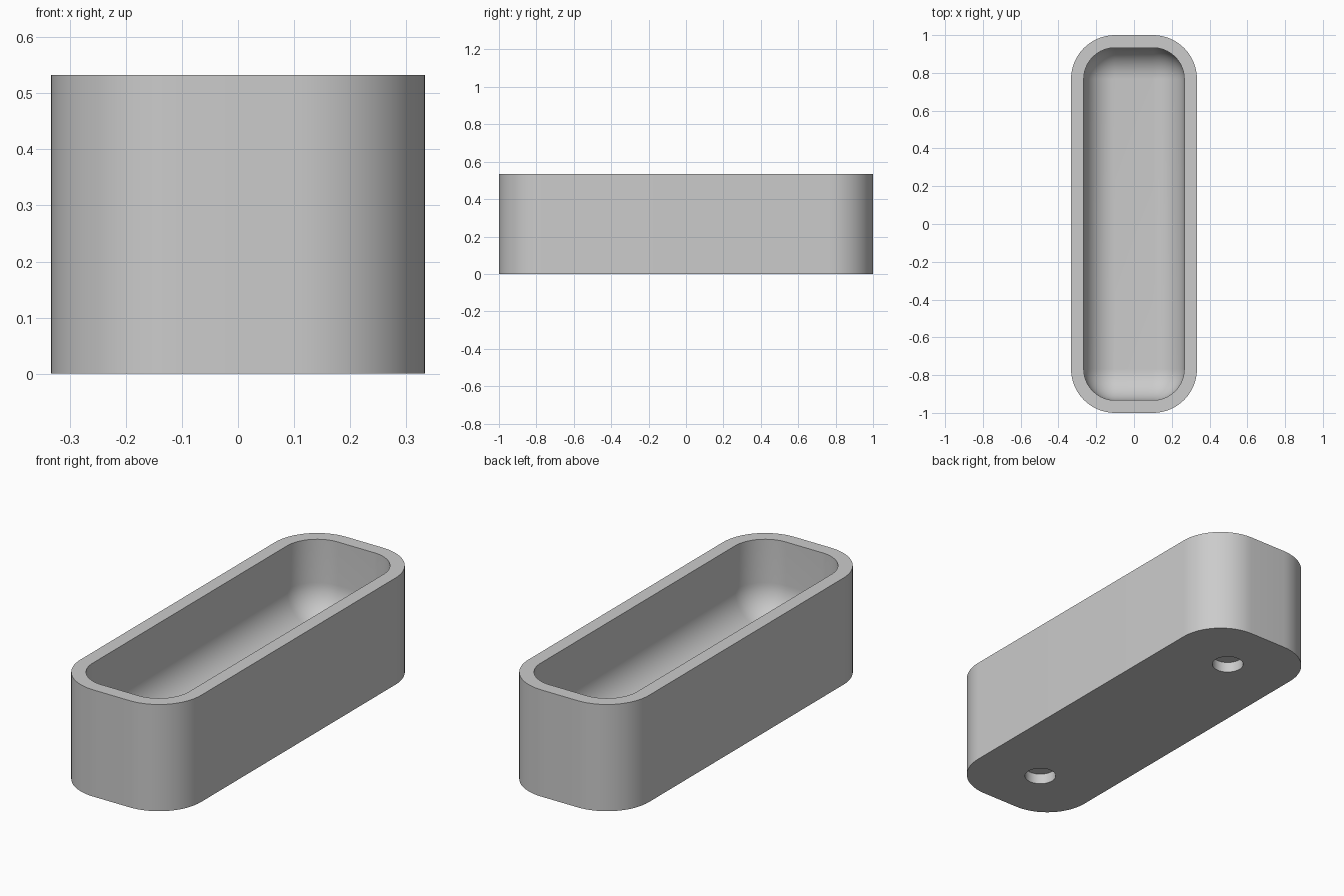
import bpy, bmesh, math

cube = bpy.data.objects.get("Cube")
if cube:
    bpy.data.objects.remove(cube, do_unlink=True)

HALF_X, HALF_Y, HEIGHT = 1 / 3, 1.0, 0.533
CORNER, WALL, FLOOR = 0.233, 0.067, 0.15
HOLE_R, HOLE_Y, HOLE_DEPTH = 0.074, 0.70, 0.053
STEPS = 16

grey = bpy.data.materials.new("light grey")
grey.use_nodes = True
colour = (0.6, 0.6, 0.6, 1)
grey.diffuse_color = colour
grey.node_tree.nodes["Principled BSDF"].inputs["Base Color"].default_value = colour


def ring(bm, inset, z):
    """Rounded rectangle, pulled inward by inset, at height z."""
    r = max(CORNER - inset, 0)
    verts = []
    for quarter, (sx, sy) in enumerate([(1, 1), (-1, 1), (-1, -1), (1, -1)]):
        for i in range(STEPS + 1):
            a = math.pi / 2 * (quarter + i / STEPS)
            verts.append(bm.verts.new((sx * (HALF_X - CORNER) + r * math.cos(a),
                                       sy * (HALF_Y - CORNER) + r * math.sin(a), z)))
    return verts


# Tray: outer wall, flat rim, inner wall and a rounded cove down to the floor
cove = CORNER - WALL
levels = [(0, 0), (0, HEIGHT), (WALL, HEIGHT)]
for i in range(STEPS + 1):
    a = math.pi / 2 * i / STEPS
    levels.append((WALL + cove * (1 - math.cos(a)), FLOOR + cove * (1 - math.sin(a))))

bm = bmesh.new()
rings = [ring(bm, *level) for level in levels]
for low, high in zip(rings, rings[1:]):
    for i in range(len(low)):
        j = (i + 1) % len(low)
        bm.faces.new((low[i], low[j], high[j], high[i]))
bm.faces.new(list(reversed(rings[0])))
bm.faces.new(rings[-1])
bmesh.ops.remove_doubles(bm, verts=bm.verts[:], dist=0.0002)
bmesh.ops.recalc_face_normals(bm, faces=bm.faces[:])
mesh = bpy.data.meshes.new("tray")
bm.to_mesh(mesh)
bm.free()
mesh.materials.append(grey)
tray = bpy.data.objects.new("tray", mesh)
bpy.context.collection.objects.link(tray)

# Blind round holes in the underside
for side in (-1, 1):
    bpy.ops.mesh.primitive_cylinder_add(vertices=48, radius=HOLE_R, depth=2 * HOLE_DEPTH,
                                        location=(0, side * HOLE_Y, 0))
    cutter = bpy.context.object
    cutter.name = "hole_cutter"
    cutter.hide_render = True
    cutter.data.materials.append(grey)
    cut = tray.modifiers.new("hole", 'BOOLEAN')
    cut.operation = 'DIFFERENCE'
    cut.solver = 'EXACT'
    cut.object = cutter
    bpy.ops.object.select_all(action='DESELECT')
    tray.select_set(True)
    bpy.context.view_layer.objects.active = tray
    bpy.ops.object.modifier_apply(modifier=cut.name)
    bpy.data.objects.remove(cutter, do_unlink=True)

bpy.ops.object.shade_smooth_by_angle(angle=math.radians(30))
